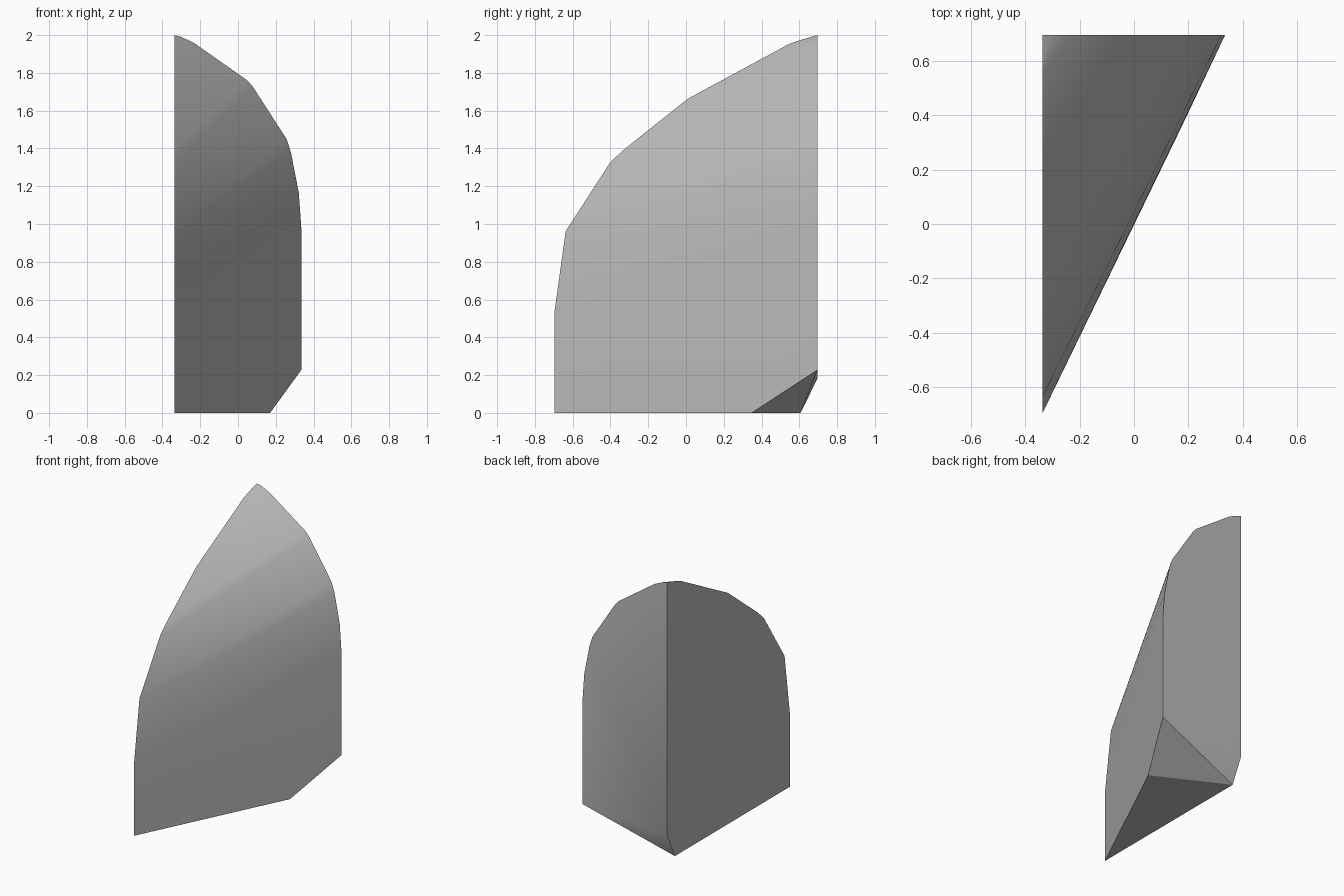
import bpy, bmesh, math

cube = bpy.data.objects.get("Cube")
if cube:
    bpy.data.objects.remove(cube, do_unlink=True)

SIDE_X, BACK_Y, FRONT_Y = -0.337, 0.695, -0.697

# Curved outline of the flat side wall, as (y, z)
side_outline = [(FRONT_Y, 0.0), (FRONT_Y, 0.53), (-0.637, 0.962), (-0.40, 1.328),
                (-0.325, 1.397), (0.008, 1.662), (0.547, 1.954), (0.60, 1.972),
                (BACK_Y, 2.0)]
# Curved outline of the flat back wall, as (x, z)
back_outline = [(0.335, 0.227), (0.335, 0.98), (0.322, 1.165), (0.28, 1.38),
                (0.257, 1.45), (0.08, 1.725), (0.05, 1.76), (-0.235, 1.96),
                (-0.30, 1.99)]
# Chipped bottom corners
base_corners = [(0.17, 0.347, 0.0), (SIDE_X, 0.607, 0.0), (SIDE_X, BACK_Y, 0.18)]

# Solid wedge spanning the two walls
bm = bmesh.new()
for y, z in side_outline:
    bm.verts.new((SIDE_X, y, z))
for x, z in back_outline:
    bm.verts.new((x, BACK_Y, z))
for corner in base_corners:
    bm.verts.new(corner)
bmesh.ops.convex_hull(bm, input=bm.verts[:])
bmesh.ops.dissolve_limit(bm, angle_limit=math.radians(0.3),
                         verts=bm.verts[:], edges=bm.edges[:])
bmesh.ops.recalc_face_normals(bm, faces=bm.faces[:])
mesh = bpy.data.meshes.new("stone_shard")
bm.to_mesh(mesh)
bm.free()

shard = bpy.data.objects.new("stone_shard", mesh)
bpy.context.collection.objects.link(shard)

# Plain grey
grey = bpy.data.materials.new("stone_grey")
grey.use_nodes = True
colour = (0.5, 0.5, 0.5, 1.0)
grey.diffuse_color = colour
grey.node_tree.nodes["Principled BSDF"].inputs["Base Color"].default_value = colour
mesh.materials.append(grey)

# Soft shading over the rounded face, crisp at the fracture edges
bpy.context.view_layer.objects.active = shard
shard.select_set(True)
bpy.ops.object.shade_smooth_by_angle(angle=math.radians(30))
